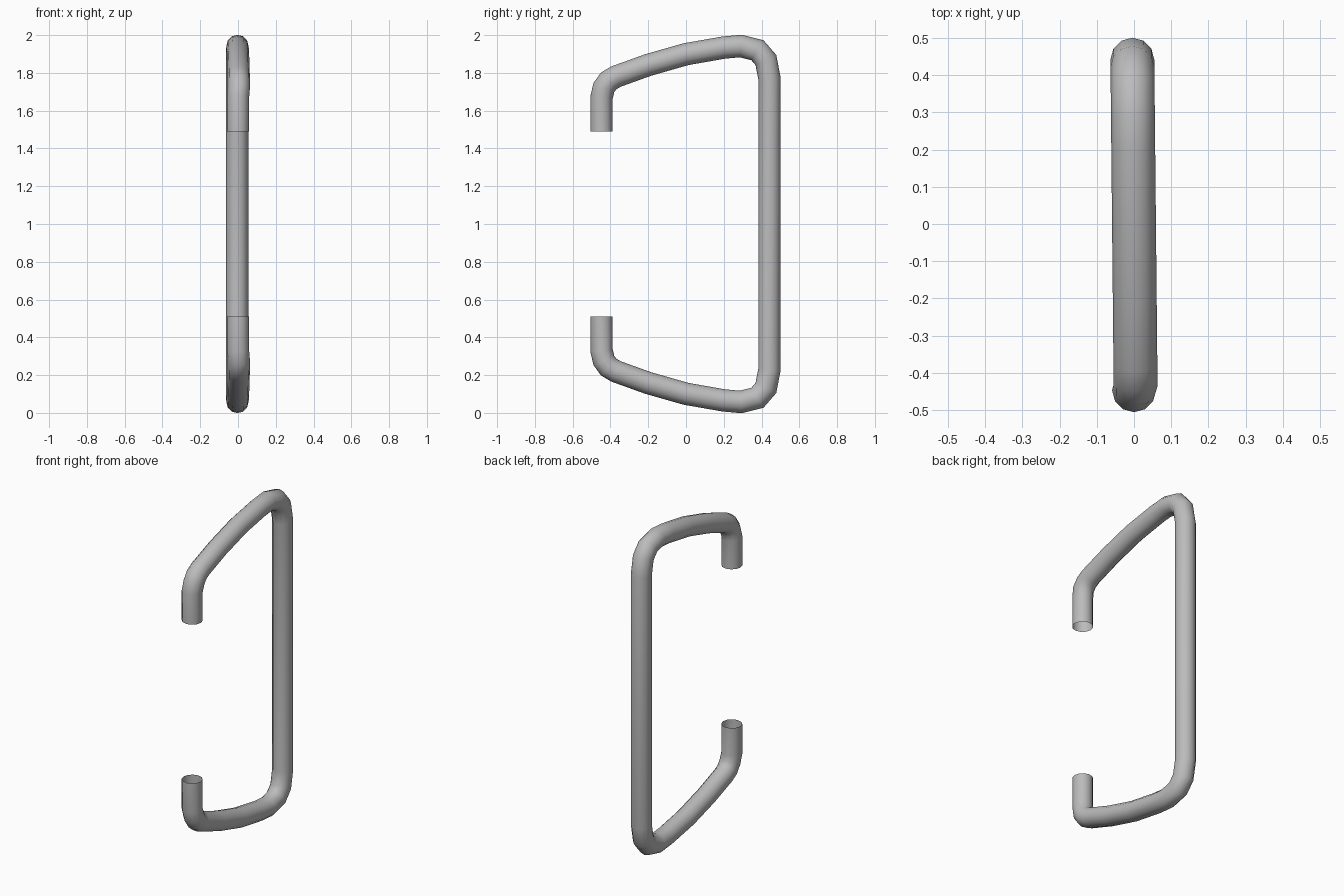
import bpy, bmesh, math
from mathutils import Vector

cube = bpy.data.objects.get("Cube")
if cube:
    bpy.data.objects.remove(cube, do_unlink=True)

RADIUS, SIDES = 0.059, 12

# Satin metal
metal = bpy.data.materials.new("satin grey metal")
metal.use_nodes = True
grey = (0.5, 0.5, 0.5, 1)
metal.diffuse_color = grey
metal.node_tree.nodes["Principled BSDF"].inputs["Base Color"].default_value = grey

# Centre line of the upper half (y, z), mirrored about z = 1 for the lower half
upper = [(-0.447, 1.49), (-0.447, 1.67), (-0.435, 1.722), (-0.41, 1.757),
         (-0.372, 1.78), (-0.2, 1.842), (0, 1.899), (0.2, 1.934), (0.29, 1.942),
         (0.378, 1.92), (0.423, 1.868), (0.442, 1.77)]
lower = [(y, 2 - z) for y, z in reversed(upper)]
# The arms lean very slightly sideways
path = [Vector((-0.01 * y if 1.7 < z or z < 0.3 else 0, y, z)) for y, z in upper + lower]


def sweep_tube(name, points):
    """Open-ended round tube with mitred joints along a path lying in the YZ plane."""
    bm = bmesh.new()
    rings = []
    for i, p in enumerate(points):
        before = (p - points[max(i - 1, 0)]).normalized()
        after = (points[min(i + 1, len(points) - 1)] - p).normalized()
        tangent = (before + after).normalized()
        side = Vector((1, 0, 0))
        normal = tangent.cross(side).normalized()
        miter = 1 / max(tangent.dot(after if after.length else before), 0.5)
        ring = []
        for k in range(SIDES):
            a = math.tau * k / SIDES
            ring.append(bm.verts.new(p + RADIUS * (math.cos(a) * side + math.sin(a) * miter * normal)))
        rings.append(ring)
    for r0, r1 in zip(rings, rings[1:]):
        for k in range(SIDES):
            n = (k + 1) % SIDES
            bm.faces.new((r0[k], r0[n], r1[n], r1[k]))
    # Point the faces away from the centre line
    bm.normal_update()
    first = bm.faces[:][0]
    if first.normal.dot(first.calc_center_median() - (points[0] + points[1]) / 2) < 0:
        bmesh.ops.reverse_faces(bm, faces=bm.faces[:])
    mesh = bpy.data.meshes.new(name)
    bm.to_mesh(mesh)
    bm.free()
    mesh.materials.append(metal)
    obj = bpy.data.objects.new(name, mesh)
    bpy.context.collection.objects.link(obj)
    return obj


# Bent tube handle
handle = sweep_tube("handle_tube", path)
bpy.ops.object.select_all(action="DESELECT")
handle.select_set(True)
bpy.context.view_layer.objects.active = handle
bpy.ops.object.shade_smooth_by_angle(angle=math.radians(50))
